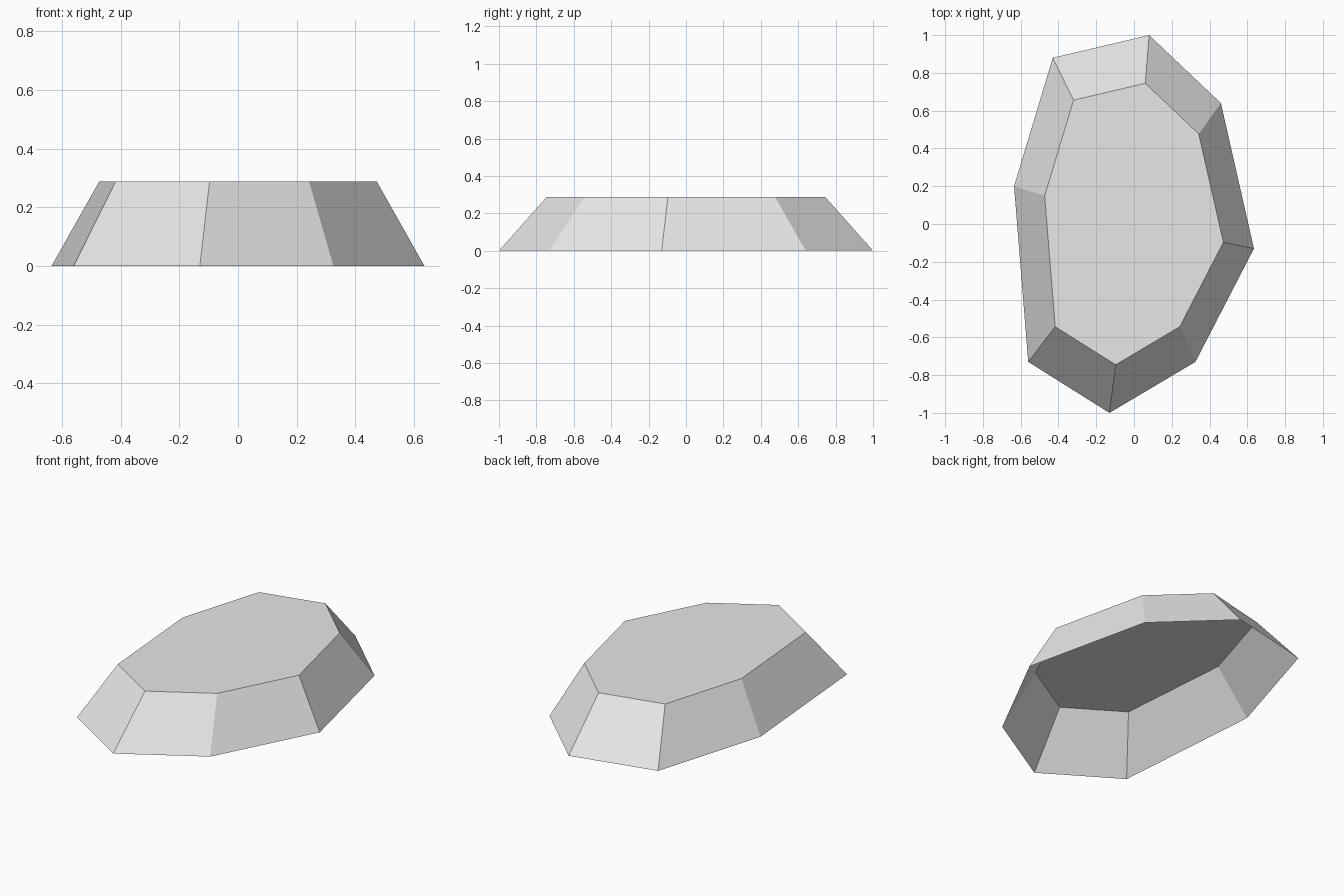
import bpy
import bmesh
from mathutils import Vector

cube = bpy.data.objects.get("Cube")
if cube:
    bpy.data.objects.remove(cube, do_unlink=True)

HEIGHT = 0.287
TOP_SCALE = 0.745

# Rim outline of the stone, counter-clockwise from the back right corner
OUTLINE = [(-0.43, 0.88), (-0.635, 0.2), (-0.56, -0.73), (-0.13, -1.0),
           (0.325, -0.73), (0.635, -0.13), (0.46, 0.64), (0.08, 1.0)]

# Single stone colour
stone = bpy.data.materials.new("light_grey_stone")
stone.use_nodes = True
colour = (0.8, 0.8, 0.8, 1.0)
stone.diffuse_color = colour
stone.node_tree.nodes["Principled BSDF"].inputs["Base Color"].default_value = colour

# Tapered shell: flat top, sloping sides, open underneath
bm = bmesh.new()
rim = [bm.verts.new((x, y, 0)) for x, y in OUTLINE]
top = [bm.verts.new((x * TOP_SCALE, y * TOP_SCALE, HEIGHT)) for x, y in OUTLINE]
bm.faces.new(top)
for i in range(len(rim)):
    j = (i + 1) % len(rim)
    bm.faces.new((rim[i], rim[j], top[j], top[i]))

mesh = bpy.data.meshes.new("stone_slab")
bm.to_mesh(mesh)
bm.free()
mesh.materials.append(stone)
slab = bpy.data.objects.new("stone_slab", mesh)
bpy.context.collection.objects.link(slab)
